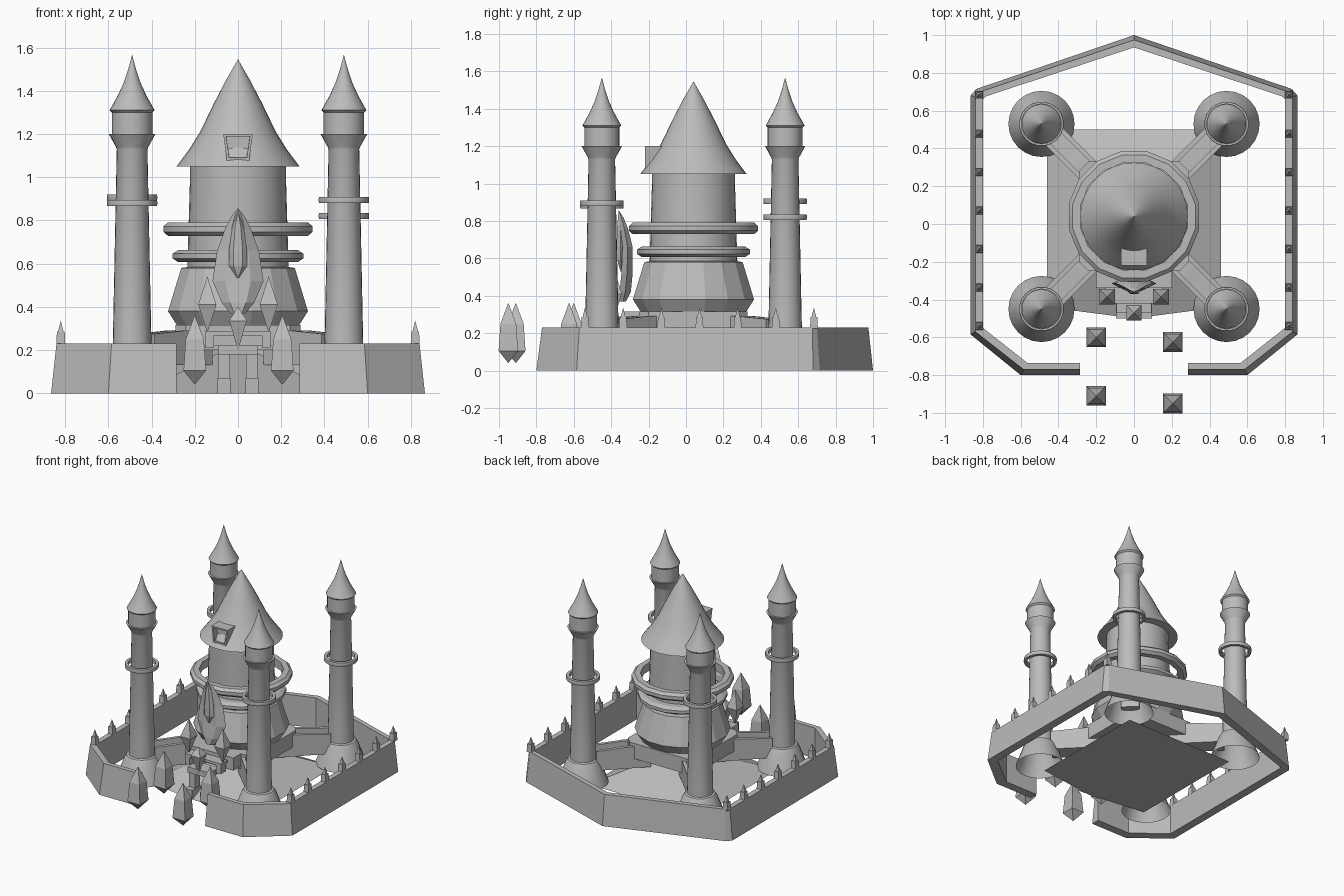
import bpy, bmesh, math
from mathutils import Vector

if "Cube" in bpy.data.objects:
    bpy.data.objects.remove(bpy.data.objects["Cube"])

stone = bpy.data.materials.new("grey stone")
stone.diffuse_color = (0.5, 0.5, 0.5, 1)
stone.use_nodes = True
stone.node_tree.nodes["Principled BSDF"].inputs["Base Color"].default_value = stone.diffuse_color


def finish(name, bm, smooth=None):
    bmesh.ops.recalc_face_normals(bm, faces=bm.faces[:])
    me = bpy.data.meshes.new(name)
    bm.to_mesh(me)
    bm.free()
    me.materials.append(stone)
    ob = bpy.data.objects.new(name, me)
    bpy.context.collection.objects.link(ob)
    if smooth:
        bpy.ops.object.select_all(action='DESELECT')
        ob.select_set(True)
        bpy.context.view_layer.objects.active = ob
        bpy.ops.object.shade_smooth_by_angle(angle=math.radians(smooth))
    return ob


def loft(name, rows, smooth=None, closed=False, caps=True):
    """Skin equal-length rings of points; a closed loft joins last to first."""
    bm = bmesh.new()
    rings = [[bm.verts.new(p) for p in r] for r in rows]
    n = len(rings[0])
    pairs = list(zip(rings, rings[1:])) + ([(rings[-1], rings[0])] if closed else [])
    for a, b in pairs:
        for i in range(n):
            j = (i + 1) % n
            bm.faces.new((a[i], a[j], b[j], b[i]))
    if caps and not closed:
        bm.faces.new(rings[0])
        bm.faces.new(rings[-1])
    bmesh.ops.remove_doubles(bm, verts=bm.verts[:], dist=1e-5)
    return finish(name, bm, smooth)


def lathe(name, at, profile, n, smooth=35, closed=False, turn=0.0, caps=False):
    rows = [[(at[0] + r * math.cos(2 * math.pi * i / n + turn),
              at[1] + r * math.sin(2 * math.pi * i / n + turn), z)
             for i in range(n)] for r, z in profile]
    return loft(name, rows, smooth, closed, caps)


def box(name, x0, x1, y0, y1, z0, z1):
    return loft(name, [[(x0, y0, z), (x1, y0, z), (x1, y1, z), (x0, y1, z)] for z in (z0, z1)])


def ring(name, at, r_in, r_out, z, h, n):
    m = (r_in + r_out) / 2
    return lathe(name, at, [(r_in, z - h), (m + .01, z - h), (r_out, z - h * .4),
                            (r_out, z + h * .4), (m + .01, z + h), (r_in, z + h)],
                 n, 30, True, math.pi / n)


def crystal(name, x, y, rows):
    q = math.sqrt(2)
    return lathe(name, (x, y), [(max(w, .0005) * q, z) for w, z in rows], 4, None,
                 turn=math.pi / 4, caps=True)


# outer wall: sloping outside, flat top, open at the front gate
outer = [(.285, -.80), (.60, -.80), (.865, -.585), (.865, .68), (.835, .715), (0, 1.0)]
crest = [(.285, -.77), (.585, -.77), (.84, -.57), (.84, .675), (.815, .70), (0, .975)]
inner = [(.285, -.735), (.565, -.735), (.80, -.55), (.80, .66), (.785, .675), (0, .935)]


def both_sides(pts):
    return pts + [(-x, y) for x, y in reversed(pts[:-1])]


loft("outer_wall", [[(*o, 0), (*c, .23), (*i, .23), (*i, 0)] for o, c, i in
                    zip(both_sides(outer), both_sides(crest), both_sides(inner))])

# finials along the side walls
for s in (-1, 1):
    for k in range(7):
        crystal("wall_finial", s * .82, -.54 + k * .204,
                [(.021, .225), (.018, .285), (.013, .285), (0, .335)])

# low mound under the keep
KEEP = (0, .04)
base = [(-.46, -.44), (0, -.50), (.46, -.44), (.46, .50), (-.46, .50)]
loft("mound", [[(x, y, 0) for x, y in base],
               [(x * .05, .04 + (y - .04) * .05, .22) for x, y in base]])

# corner towers with flared feet, collars, pointed roofs and floating rings
tower = [(.175, .03), (.12, .18), (.105, .205), (.09, .21), (.088, .30), (.071, 1.13),
         (.075, 1.14), (.108, 1.20), (.094, 1.20), (.094, 1.30)]
spire = [(.094, 1.30), (.104, 1.31), (.065, 1.38), (.038, 1.44), (.018, 1.50), (.0005, 1.565)]
for x, y, rz in ((-.49, -.45, .88), (.49, -.45, .895), (-.49, .53, .905), (.49, .53, .82)):
    lathe("tower", (x, y), tower, 24)
    lathe("tower_roof", (x, y), spire, 24, 30)
    ring("tower_ring", (x, y), .095, .118, rz, .014, 20)

    # bridge from tower to keep, with raised kerbs
    a, c = Vector((x, y)), Vector(KEEP)
    d = (c - a).normalized()
    p = Vector((-d.y, d.x))
    for label, lo, hi, z0, z1 in (("bridge", -.065, .065, .13, .235),
                                  ("bridge_kerb", -.065, -.04, .235, .275),
                                  ("bridge_kerb", .04, .065, .235, .275)):
        rows = []
        for t, rise in ((.08, 0), (.22, .01), (.28, .015), (.46, .02)):
            m = a + d * t
            l, r = m + p * lo, m + p * hi
            rows.append([(*l, z0), (*r, z0), (*r, z1 + rise), (*l, z1 + rise)])
        loft(label, rows)

# keep: bevelled plinth, flared skirt, drum and cone roof
plinth = [(-.29, -.20), (-.24, -.25), (.24, -.25), (.29, -.20),
          (.29, .28), (.24, .33), (-.24, .33), (-.29, .28)]
loft("keep_plinth", [[(x, y, z) for x, y in plinth] for z in (.20, .315)])
lathe("keep_skirt", KEEP, [(.285, .31), (.33, .38), (.268, .58), (.235, .585)], 16, None,
      turn=math.pi / 16)
lathe("keep_drum", KEEP, [(.235, .56), (.222, 1.0), (.222, 1.06)], 32)
lathe("keep_roof", KEEP, [(.222, 1.05), (.285, 1.05), (.225, 1.13), (.175, 1.21), (.11, 1.345),
                          (.055, 1.45), (.0005, 1.545)], 32, 30)
ring("keep_ring_upper", KEEP, .29, .352, .76, .031, 16)
ring("keep_ring_lower", KEEP, .235, .308, .635, .028, 16)

# dormer: tapered frame with a recessed window
bm = bmesh.new()
cs = [[bm.verts.new((x, y, z)) for x, z in ((-.052, 1.078), (.052, 1.078), (.068, 1.20), (-.068, 1.20))]
      for y in (-.22, -.06)]
for i in range(4):
    j = (i + 1) % 4
    bm.faces.new((cs[0][i], cs[0][j], cs[1][j], cs[1][i]))
bm.faces.new(cs[1][::-1])
front = bm.faces.new(cs[0])
bmesh.ops.recalc_face_normals(bm, faces=bm.faces[:])
bmesh.ops.inset_region(bm, faces=[front], thickness=.017, depth=0)
bmesh.ops.inset_region(bm, faces=[front], thickness=.001, depth=-.04)
finish("dormer", bm)


# leaf-shaped panel over the gate: rows of height, half width, front y, back y
def leaf(name, rows):
    loft(name, [[(-w, (f + b) / 2, z), (-w * .5, f, z), (w * .5, f, z), (w, (f + b) / 2, z),
                 (w * .5, b, z), (-w * .5, b, z)] for z, w, f, b in rows])


leaf("leaf_panel", [(.37, .035, -.355, -.32), (.42, .075, -.355, -.295), (.52, .118, -.345, -.285),
                    (.66, .097, -.34, -.285), (.76, .06, -.35, -.31), (.82, .03, -.357, -.335),
                    (.855, .001, -.362, -.358)])
leaf("leaf_gem", [(.53, .001, -.35, -.34), (.59, .042, -.368, -.33), (.66, .042, -.37, -.33),
                  (.77, .026, -.368, -.335), (.84, .001, -.362, -.355)])

# gate: stepped lintels on two posts
box("gate_step", -.20, .20, -.34, -.24, .22, .315)
box("gate_lintel_upper", -.15, .15, -.42, -.32, .268, .288)
box("gate_lintel_lower", -.092, .092, -.47, -.36, .18, .222)
for s in (-1, 1):
    x0, x1 = sorted((s * .038, s * .09))
    box("gate_post", x0, x1, -.46, -.40, 0, .19)
    box("gate_foot", x0 - .004, x1 + .004, -.50, -.40, 0, .07)
    box("gate_bracket", min(s * .11, s * .15), max(s * .11, s * .15), -.42, -.36, .21, .27)
    # crystals flanking the gate
    crystal("gate_crystal", s * .142, -.385, [(0, .28), (.042, .41), (0, .54)])
crystal("gate_crystal", 0, -.47, [(0, .20), (.04, .335), (.036, .345), (0, .40)])

# floating crystals along the approach
for x, y in ((-.2, -.60), (.205, -.625), (-.2, -.91), (.205, -.95)):
    crystal("path_crystal", x, y, [(0, .04), (.052, .105), (.042, .25), (0, .362)])
